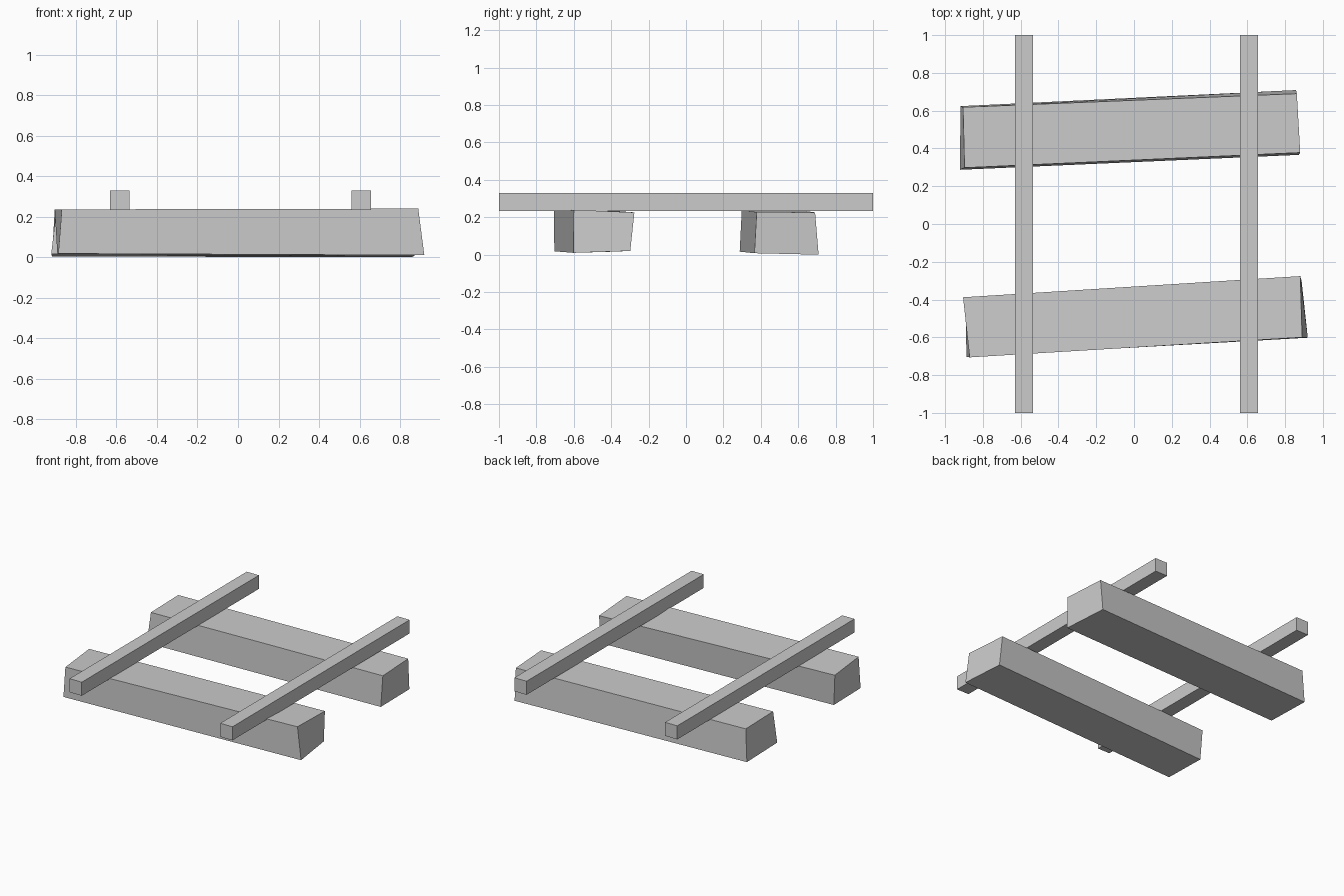
import bpy

if "Cube" in bpy.data.objects:
    bpy.data.objects.remove(bpy.data.objects["Cube"])

grey = bpy.data.materials.new("plain grey")
grey.diffuse_color = (0.6, 0.6, 0.6, 1)
grey.use_nodes = True
grey.node_tree.nodes["Principled BSDF"].inputs["Base Color"].default_value = grey.diffuse_color


def block(name, bottom, top):
    """Six-sided timber from four bottom and four top corners, counter-clockwise."""
    mesh = bpy.data.meshes.new(name)
    faces = [(3, 2, 1, 0), (4, 5, 6, 7)]
    faces += [(i, (i + 1) % 4, (i + 1) % 4 + 4, i + 4) for i in range(4)]
    mesh.from_pydata(bottom + top, [], faces)
    mesh.materials.append(grey)
    obj = bpy.data.objects.new(name, mesh)
    bpy.context.collection.objects.link(obj)


# Rough-cut, slightly skewed support beams
block("front_beam",
      [(-0.887, -0.704, 0.018), (0.92, -0.602, 0.01), (0.887, -0.298, 0.02), (-0.892, -0.395, 0.016)],
      [(-0.87, -0.706, 0.236), (0.89, -0.60, 0.24), (0.88, -0.276, 0.226), (-0.905, -0.388, 0.235)])
block("rear_beam",
      [(-0.922, 0.287, 0.016), (0.872, 0.366, 0.008), (0.858, 0.709, 0.0), (-0.918, 0.624, 0.004)],
      [(-0.897, 0.298, 0.236), (0.88, 0.378, 0.228), (0.862, 0.69, 0.226), (-0.905, 0.618, 0.236)])

# Straight square rails lying across the beams
for name, x in (("left_rail", -0.583), ("right_rail", 0.608)):
    h = 0.048
    plan = [(x - h, -1), (x + h, -1), (x + h, 1), (x - h, 1)]
    block(name, [(*p, 0.233) for p in plan], [(*p, 0.33) for p in plan])
